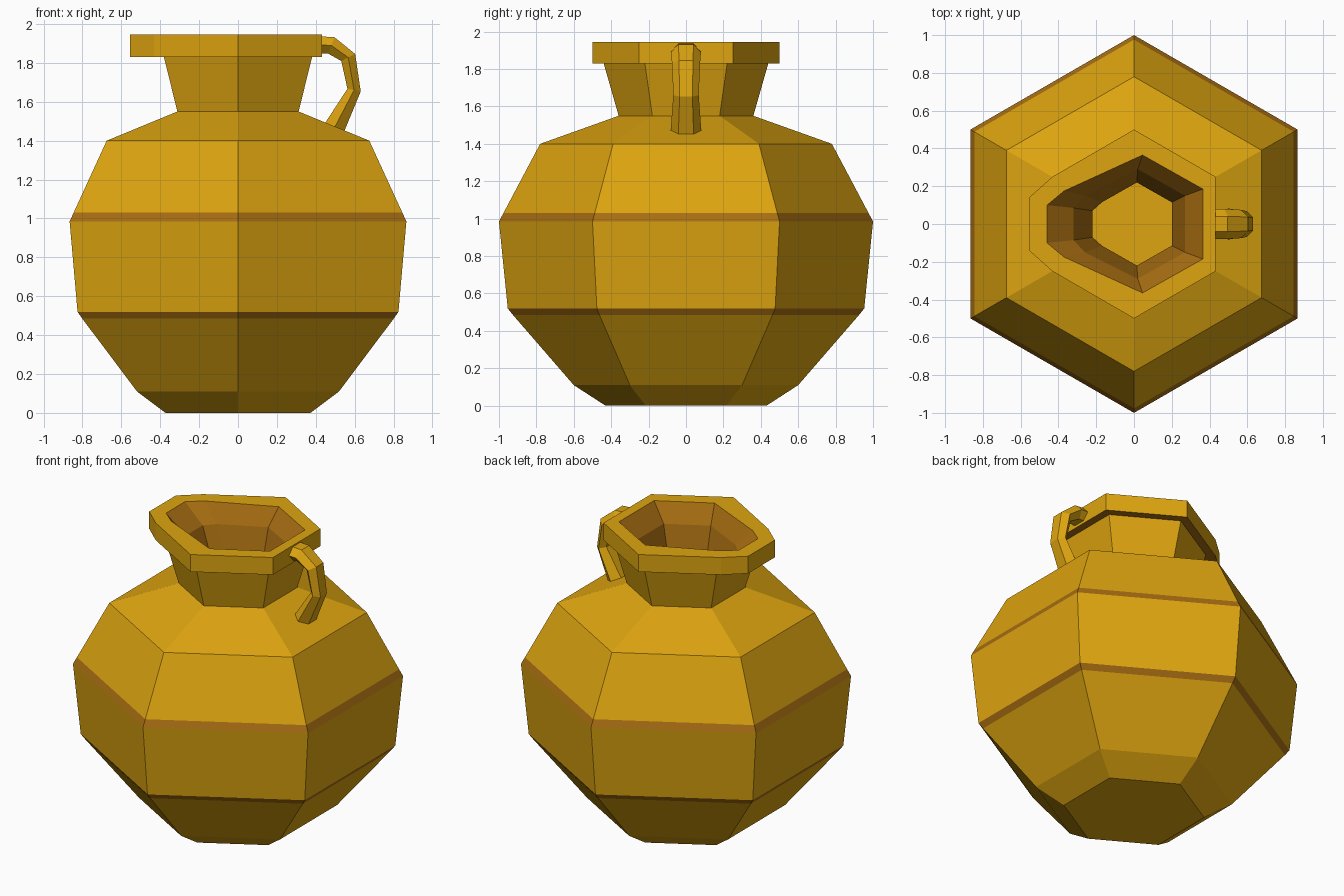
import bpy, bmesh, math
from mathutils import Vector

if "Cube" in bpy.data.objects:
    bpy.data.objects.remove(bpy.data.objects["Cube"])


def material(name, rgb):
    m = bpy.data.materials.new(name)
    m.diffuse_color = (*rgb, 1)
    m.use_nodes = True
    m.node_tree.nodes["Principled BSDF"].inputs["Base Color"].default_value = m.diffuse_color
    return m


OCHRE = material("ochre clay", (0.73, 0.375, 0.005))
BROWN = material("brown glaze", (0.39, 0.155, 0.006))


def loft(name, rings, brown=(), cap_start=False, cap_end=False, recalc=False):
    """Skin a list of equal rings; 'brown' lists the bands in the second colour."""
    bm = bmesh.new()
    vs = [[bm.verts.new(p) for p in ring] for ring in rings]
    n = len(vs[0])
    for k in range(len(vs) - 1):
        a, b = vs[k], vs[k + 1]
        for i in range(n):
            j = (i + 1) % n
            f = bm.faces.new((a[i], b[i], b[j], a[j]))
            f.material_index = 1 if k in brown else 0
    if cap_start:
        bm.faces.new(vs[0])
    if cap_end:
        bm.faces.new(vs[-1][::-1])
    if recalc:
        bmesh.ops.recalc_face_normals(bm, faces=bm.faces)
    me = bpy.data.meshes.new(name)
    bm.to_mesh(me)
    bm.free()
    me.materials.append(OCHRE)
    me.materials.append(BROWN)
    ob = bpy.data.objects.new(name, me)
    bpy.context.collection.objects.link(ob)
    return ob


def hexagon(r, z):
    return [(r * math.sin(i * math.pi / 3), r * math.cos(i * math.pi / 3), z) for i in range(6)]


def spouted(back, right, left, spout, z):
    """Eight-sided ring, mirrored in y, with a blunt spout on -x."""
    half = [back, right]
    pts = half + [(x, -y) for x, y in half[::-1]]
    pts += [(left[0], -left[1]), (spout[0], -spout[1]), spout, left]
    return [(x, y, z) for x, y in pts]


# Hexagonal body and neck, with two glazed bands
profile = [(0.43, 0), (0.60, 0.11), (0.925, 0.485), (0.953, 0.52), (1.0, 0.985),
           (0.976, 1.03), (0.78, 1.40), (0.36, 1.55), (0.44, 1.83)]
loft("jug_body", [hexagon(r, z) for r, z in profile], brown=(2, 4), cap_start=True)

# Spouted rim with glazed underside and throat
outer = ((0, 0.5), (0.432, 0.25), (-0.432, 0.25), (-0.556, 0.14))
loft("spouted_rim", [
    spouted((0, 0.44), (0.381, 0.22), (-0.381, 0.22), (-0.381, 0.14), 1.83),
    spouted(*outer, 1.83),
    spouted(*outer, 1.945),
    spouted((0.045, 0.365), (0.365, 0.185), (-0.37, 0.175), (-0.46, 0.10), 1.945),
    spouted((0.02, 0.29), (0.27, 0.15), (-0.26, 0.15), (-0.32, 0.085), 1.83),
    spouted((0.015, 0.22), (0.20, 0.115), (-0.17, 0.115), (-0.22, 0.07), 1.55),
], brown=(0, 3, 4))

# Handle: flattened six-sided tube (x, z, half thickness, half width)
path = [(0.40, 1.893, 0.045, 0.08), (0.48, 1.89, 0.045, 0.08), (0.567, 1.828, 0.04, 0.075),
        (0.597, 1.66, 0.035, 0.068), (0.49, 1.455, 0.055, 0.083)]
rings = []
for k, (x, z, t, w) in enumerate(path):
    p0, p1 = path[max(k - 1, 0)], path[min(k + 1, len(path) - 1)]
    d = Vector((p1[0] - p0[0], 0, p1[1] - p0[1])).normalized()
    nrm = Vector((-d.z, 0, d.x))
    c = Vector((x, 0, z))
    rings.append([c + nrm * (t * s) + Vector((0, w * y, 0))
                  for y, s in ((1, 0), (0.5, 1), (-0.5, 1), (-1, 0), (-0.5, -1), (0.5, -1))])
loft("handle", rings, cap_start=True, cap_end=True, recalc=True)
